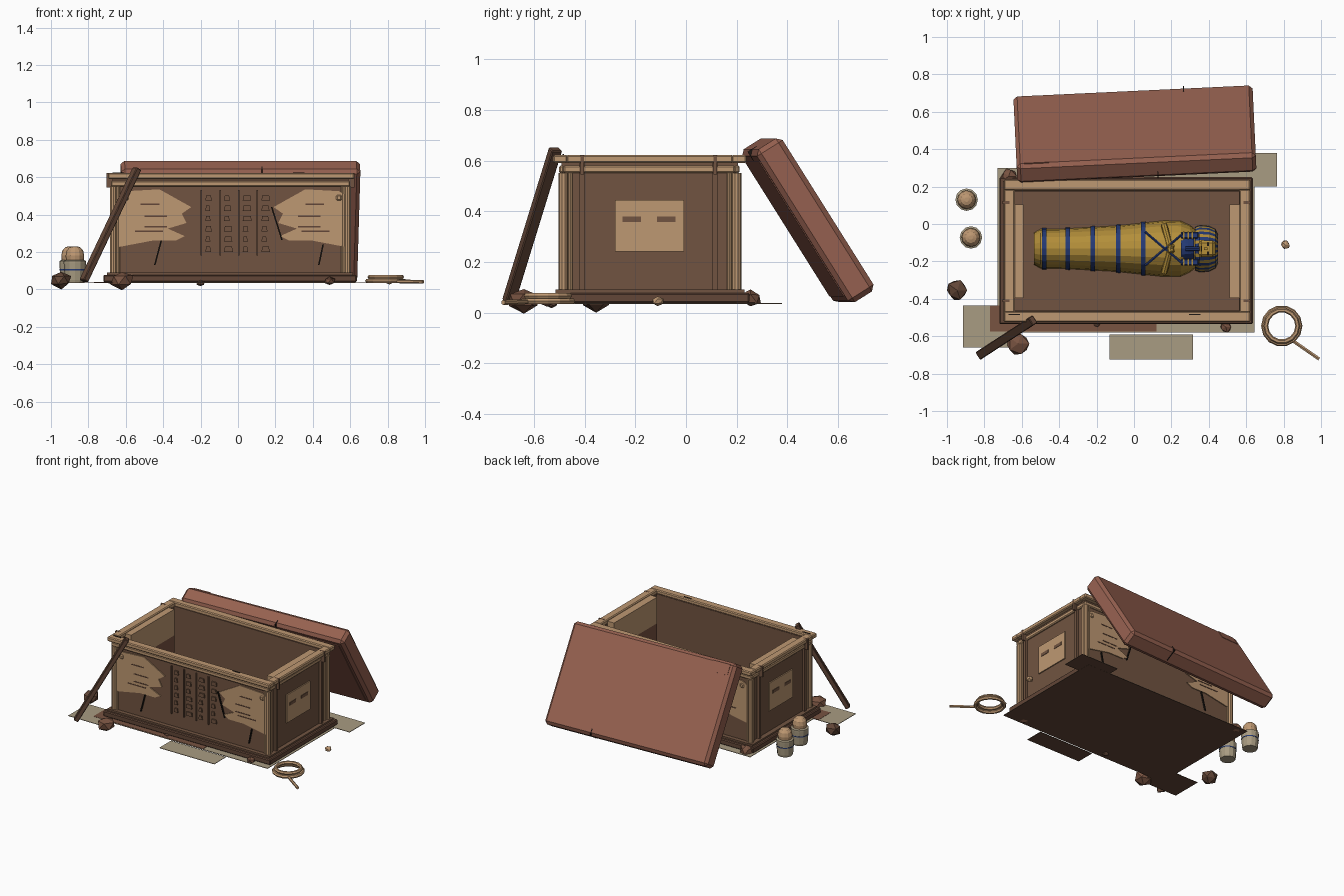
import bpy, bmesh, math, random
from mathutils import Vector, Matrix

if "Cube" in bpy.data.objects:
    bpy.data.objects.remove(bpy.data.objects["Cube"])

random.seed(4)


def mat(name, r, g, b):
    m = bpy.data.materials.new(name)
    lin = lambda c: (c / 255 / 12.92) if c < 11 else ((c / 255 + 0.055) / 1.055) ** 2.4
    m.diffuse_color = (lin(r), lin(g), lin(b), 1)
    m.use_nodes = True
    m.node_tree.nodes["Principled BSDF"].inputs["Base Color"].default_value = m.diffuse_color
    return m


TAN = mat("tan plaster", 190, 152, 114)
BROWN = mat("brown wood", 113, 84, 65)
DARK = mat("dark wood", 98, 70, 55)
RED = mat("red clay", 150, 97, 80)
SAND = mat("olive sand", 169, 156, 130)
GOLD = mat("gold", 180, 143, 58)
BLUE = mat("blue", 36, 58, 118)
BLACK = mat("black crack", 28, 23, 20)
ROCK = mat("rock", 120, 83, 65)


def finish(name, bm, *mats):
    bmesh.ops.recalc_face_normals(bm, faces=bm.faces)
    me = bpy.data.meshes.new(name)
    bm.to_mesh(me)
    bm.free()
    for m in mats:
        me.materials.append(m)
    ob = bpy.data.objects.new(name, me)
    bpy.context.collection.objects.link(ob)
    return ob


def box(name, x, y, z, m, bevel=0.0):
    bm = bmesh.new()
    bmesh.ops.create_cube(bm, size=1)
    for v in bm.verts:
        v.co = [(a + b) / 2 + c * (b - a) for (a, b), c in zip((x, y, z), v.co)]
    if bevel:
        bmesh.ops.bevel(bm, geom=bm.edges[:], offset=bevel, segments=1, affect='EDGES')
    return finish(name, bm, m)


def frame(name, x, y, z, w, m, bevel=0.0):
    """Four rails around a rectangle."""
    for i in (0, 1):
        yy = (y[0], y[0] + w) if i == 0 else (y[1] - w, y[1])
        xx = (x[0], x[0] + w) if i == 0 else (x[1] - w, x[1])
        box(name + "_long", x, yy, z, m, bevel)
        box(name + "_short", xx, (y[0] + w * .9, y[1] - w * .9), z, m, bevel)


def plate(name, pts, y, m, t=0.006):
    """Flat x-z outline extruded along y."""
    bm = bmesh.new()
    f = bm.faces.new([bm.verts.new((px, y, pz)) for px, pz in pts])
    r = bmesh.ops.extrude_face_region(bm, geom=[f])
    for v in r['geom']:
        if isinstance(v, bmesh.types.BMVert):
            v.co.y += t
    return finish(name, bm, m)


def rod(name, a, b, r, m, sides=8):
    a, b = Vector(a), Vector(b)
    bm = bmesh.new()
    bmesh.ops.create_cone(bm, cap_ends=True, segments=sides, radius1=r, radius2=r, depth=(b - a).length)
    q = (b - a).to_track_quat('Z', 'Y').to_matrix().to_4x4()
    bm.transform(Matrix.Translation((a + b) / 2) @ q)
    return finish(name, bm, m)


def lathe(name, prof, loc, m, sides=12):
    bm = bmesh.new()
    rings = [[bm.verts.new((loc[0] + r * math.cos(2 * math.pi * i / sides),
                            loc[1] + r * math.sin(2 * math.pi * i / sides), z))
              for i in range(sides)] for r, z in prof]
    for p, q in zip(rings, rings[1:]):
        for i in range(sides):
            j = (i + 1) % sides
            bm.faces.new((p[i], p[j], q[j], q[i]))
    bm.faces.new(rings[0])
    bm.faces.new(rings[-1])
    return finish(name, bm, m)


# Ground patches, dark on the underside
for x, y, m, z in [((-.73, .645), (-.58, .30), SAND, .036), ((-.915, -.61), (-.66, -.435), SAND, .0365),
                   ((-.13, .315), (-.725, -.59), SAND, .036), ((.46, .765), (.20, .38), SAND, .0365),
                   ((-.77, .12), (-.575, -.435), ROCK, .038)]:
    box("ground_patch", x, y, (z - .001, z + .001), m)
    box("ground_underside", x, y, (z - .0025, z - .001), DARK)

# Chest: plinth, floor, walls
box("plinth", (-.72, .635), (-.535, .25), (.038, .078), DARK, .006)
box("plinth_step", (-.70, .615), (-.515, .23), (.078, .09), BROWN)
frame("wall", (-.665, .585), (-.485, .20), (.09, .60), .02, BROWN)
box("floor", (-.65, .57), (-.47, .185), (.088, .10), BROWN)

# Top mouldings and rim
frame("lower_moulding", (-.68, .60), (-.502, .212), (.55, .58), .02, TAN, .006)
frame("rim_core", (-.672, .592), (-.492, .205), (.575, .595), .03, BROWN)
frame("rim", (-.695, .622), (-.525, .238), (.59, .622), .058, TAN, .006)
for x in ((-.645, -.59), (.51, .57)):
    box("end_ledge", x, (-.395, .105), (.42, .612), TAN)
    box("end_lining", x, (-.395, .105), (.10, .42), ROCK)

# Corner posts, each a pair of round columns
for sx in (-1, 1):
    for sy in (-1, 1):
        cx, cy = -.04 + sx * .625, -.1425 + sy * .342
        rod("corner_post", (cx, cy, .09), (cx, cy, .55), .019, TAN, 10)
        rod("corner_bead", (cx - sx * .025, cy, .09), (cx - sx * .025, cy, .55), .009, TAN)
        rod("corner_bead", (cx, cy - sy * .028, .09), (cx, cy - sy * .028, .55), .009, TAN)

# End panels with paired slots, and straps
for s in (-1, 1):
    fx = -.04 + s * .625
    span = lambda d: (min(fx, fx + s * d), max(fx, fx + s * d))
    box("end_panel", span(.008), (-.28, -.008), (.24, .445), TAN)
    for y in (-.25, -.115):
        box("panel_slot", span(.011), (y, y + .073), (.357, .38), BROWN)
    for y in (-.41, .115):
        box("strap", span(.018), (y - .010, y + .010), (.09, .60), BROWN)
        box("strap_top", span(.039), (y - .007, y + .007), (.545, .6225), BROWN)

# Long sides: torn plaster, cuts, cracks and carved columns
TORN = [(-.645, .50), (-.60, .525), (-.42, .535), (-.25, .44), (-.30, .405), (-.275, .355),
        (-.375, .325), (-.285, .285), (-.33, .262), (-.45, .262), (-.645, .225)]
CUTS = [(-.52, -.42, .455), (-.50, -.38, .39), (-.50, -.38, .335), (-.55, -.40, .31)]
for y, d in ((-.485, -1), (.20, 1)):
    for flip in (False, True):
        fx = (lambda x: -.06 - x) if flip else (lambda x: x)
        plate("torn_plaster", [(fx(x), z) for x, z in TORN], y, TAN, d * .007)
        for a, b, z in CUTS:
            plate("plaster_cut", [(fx(a), z - .003), (fx(b), z - .003), (fx(b), z + .004), (fx(a), z + .004)],
                  y, DARK, d * .009)
        box("plaster_knob", (fx(-.60) - .015, fx(-.60) + .015), (y - .014, y + .014), (.475, .505), TAN, .006)
    for (x1, z1), (x2, z2) in [((-.41, .262), (-.445, .13)), ((.18, .44), (.235, .265)), ((.455, .24), (.432, .13))]:
        plate("crack", [(x1 - .004, z1), (x1 + .004, z1), (x2 + .004, z2), (x2 - .004, z2)], y, BLACK, d * .0095)
    for x in (-.20, -.10, 0, .10) if d < 0 else ():
        plate("carved_border", [(x, .18), (x + .008, .18), (x + .008, .53), (x, .53)], y, BROWN, d * .009)
        for k in range(6):
            z, w = .20 + k * .055, random.uniform(.025, .05)
            plate("carved_sign", [(x + .025, z), (x + .025 + w, z), (x + .02 + w, z + .028), (x + .03, z + .028)],
                  y, BROWN, d * .009)
for x in (-.67, .295):
    box("rim_crack", (x, x + .06), (-.487, -.481), (.62, .625), BLACK)

# Leaning lid, with lip on the inside
lid_m = (Matrix.Translation((.005, .481, .364)) @ Matrix.Rotation(math.radians(2.7), 4, 'Z')
         @ Matrix.Rotation(math.radians(-57.8), 4, 'X'))
for ob in [box("lid", (-.64, .64), (-.357, .357), (-.06, .06), RED, .02),
           box("lid_inner_face", (-.60, .60), (-.315, .315), (-.064, -.055), RED),
           box("lid_chip", (-.60, -.465), (-.34, -.265), (.055, .063), RED),
           box("lid_crack", (.268, .273), (.31, .360), (-.03, .062), BLACK),
           box("lid_crack", (.11, .115), (-.359, -.31), (-.062, -.02), BLACK)]:
    ob.matrix_world = lid_m

# Coffin body: lofted half ellipses (x, half width, height)
SECT = [(-.535, .085, .12), (-.50, .105, .16), (-.40, .105, .15), (-.10, .122, .16), (.05, .138, .175),
        (.16, .150, .18), (.25, .148, .18), (.30, .125, .165), (.33, .10, .15)]
CY, CZ = -.132, .10


def loft(name, sects, *mats, n=10):
    """Arched shell along x; several materials alternate around the arch as stripes."""
    bm = bmesh.new()
    rows = [[bm.verts.new((x, CY + w * math.cos(math.pi * i / n), CZ + h * math.sin(math.pi * i / n)))
             for i in range(n + 1)] for x, w, h in sects]
    for p, q in zip(rows, rows[1:]):
        for i in range(n):
            bm.faces.new((p[i], p[i + 1], q[i + 1], q[i])).material_index = i % len(mats)
        bm.faces.new((p[0], q[0], q[-1], p[-1]))
    bm.faces.new(rows[0])
    bm.faces.new(rows[-1])
    return finish(name, bm, *mats)


def girth(x):
    for a, b in zip(SECT, SECT[1:]):
        if a[0] <= x <= b[0]:
            t = (x - a[0]) / (b[0] - a[0])
            return a[1] + t * (b[1] - a[1]), a[2] + t * (b[2] - a[2])


loft("coffin", SECT, GOLD)
for x in (-.48, -.355, -.22, -.085, .05):
    loft("coffin_band", [(x + d, girth(x + d)[0] + .005, girth(x + d)[1] + .005) for d in (-.012, .012)], BLUE)
loft("collar", [(.25, .10, .192), (.275, .095, .192), (.29, .09, .19), (.32, .085, .18)], BLUE)

# Striped headdress, lappets, face and features
loft("headdress", [(.325, .115, .16), (.35, .125, .18), (.40, .122, .175), (.435, .105, .155), (.45, .075, .11)],
     GOLD, BLUE, n=21)
for s in (-1, 1):
    box("lappet", (.25, .345), sorted((CY + s * .055, CY + s * .09)), (.2, .275), BLUE, .005)
    for x in (.262, .285, .308):
        box("lappet_stripe", (x, x + .008), sorted((CY + s * .053, CY + s * .092)), (.2, .278), GOLD)
    box("eye", (.39, .40), sorted((CY + s * .014, CY + s * .034)), (.27, .302), BLACK)
    # Crossed arms and staffs
    rod("arm", (.16, CY + s * .13, .23), (.20, CY - s * .02, .29), .017, GOLD)
    rod("staff", (.06, CY + s * .09, .268), (.26, CY - s * .08, .29), .007, BLUE, 6)
box("face", (.345, .435), (CY - .045, CY + .045), (.2, .30), GOLD, .015)
box("nose", (.375, .392), (CY - .006, CY + .006), (.29, .312), GOLD)
box("mouth", (.358, .363), (CY - .014, CY + .014), (.27, .302), BLACK)
rod("beard", (.275, CY, .298), (.35, CY, .295), .012, BLUE)

# Leaning plank
a, b = Vector((-.825, -.70, .045)), Vector((-.54, -.515, .645))
plank = box("leaning_plank", (-.024, .024), (-.016, .016), (-(b - a).length / 2, (b - a).length / 2), DARK, .004)
plank.matrix_world = Matrix.Translation((a + b) / 2) @ (b - a).to_track_quat('Z', 'Y').to_matrix().to_4x4()

# Lidded jars
for c in ((-.895, .13), (-.872, -.072)):
    lathe("jar", [(.050, .035), (.054, .05), (.060, .14), (.060, .152), (.048, .157)], c, SAND)
    lathe("jar_ring", [(.0565, .102), (.0595, .102), (.0597, .108), (.0575, .108)], c, BLUE)
    lathe("jar_lid", [(.047, .155), (.050, .18), (.044, .207), (.03, .224), (.012, .23)], c, TAN)

# Rocks
for x, y, z, r, m in [(-.945, -.355, .05, .062, DARK), (-.62, -.64, .05, .066, ROCK), (.49, -.55, .045, .033, ROCK),
                      (.81, -.112, .045, .027, TAN), (-.67, .255, .055, .045, ROCK), (-.2, -.53, .035, .025, DARK)]:
    bm = bmesh.new()
    bmesh.ops.create_icosphere(bm, subdivisions=1, radius=r)
    for v in bm.verts:
        v.co *= random.uniform(.82, 1.08)
        v.co = Vector((x, y, z)) + Vector((v.co.x, v.co.y, v.co.z * .78))
        v.co.x = max(v.co.x, -1)
    finish("rock", bm, m)

# Coiled rope with loose end
for r, z in ((.098, .045), (.085, .066)):
    bpy.ops.mesh.primitive_torus_add(location=(.79, -.545, z), major_radius=r, minor_radius=.0125,
                                     major_segments=14, minor_segments=6)
    bpy.context.object.name = "rope_coil"
    bpy.context.object.data.materials.append(TAN)
rod("rope_end", (.85, -.625, .043), (.99, -.722, .040), .010, TAN, 6)
